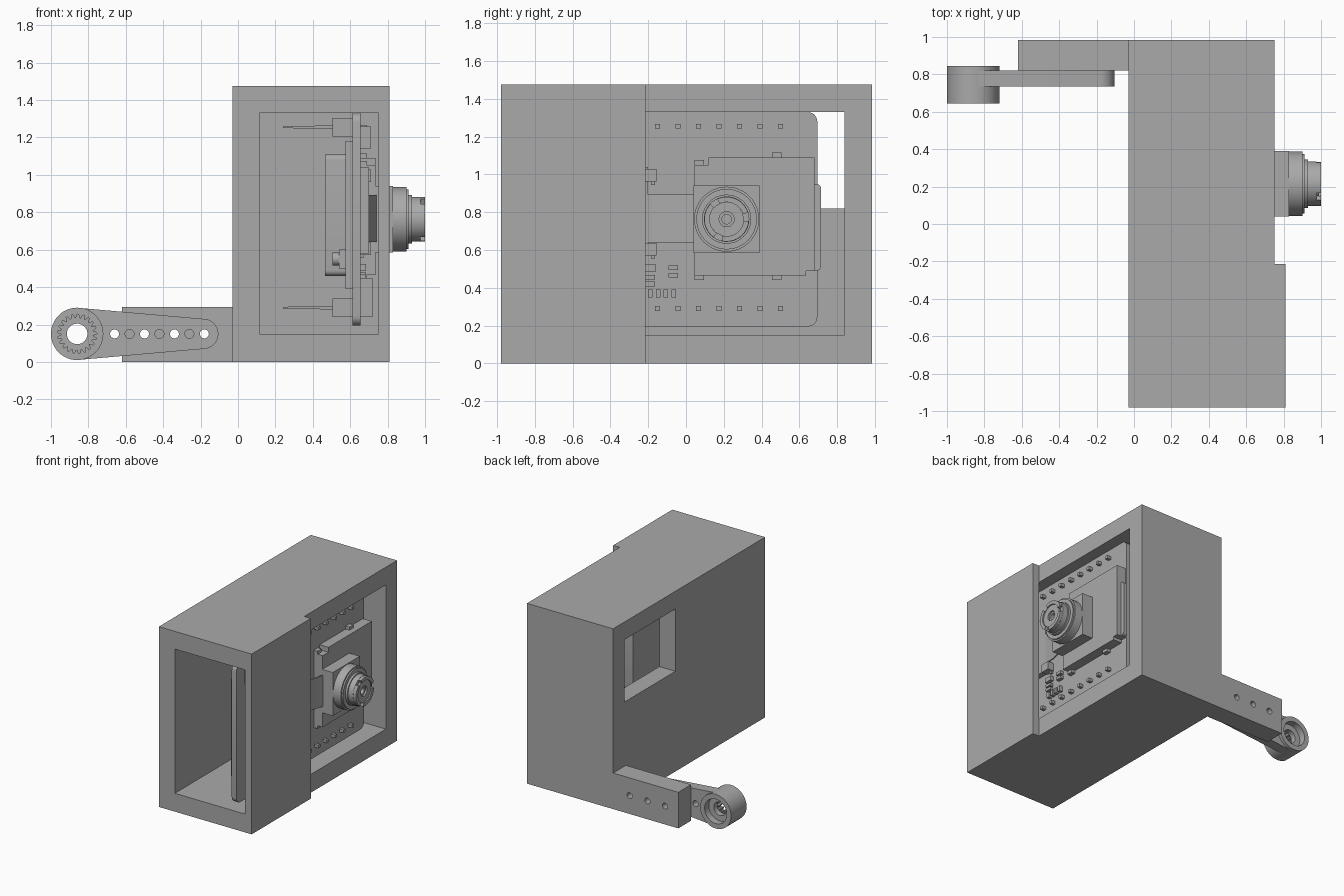
import bpy, bmesh, math
from mathutils import Vector

if "Cube" in bpy.data.objects:
    bpy.data.objects.remove(bpy.data.objects["Cube"])

grey = bpy.data.materials.new("plain grey")
grey.use_nodes = True
grey.diffuse_color = (0.4, 0.4, 0.4, 1)
grey.node_tree.nodes["Principled BSDF"].inputs["Base Color"].default_value = (0.4, 0.4, 0.4, 1)


def add(name, bm):
    bmesh.ops.recalc_face_normals(bm, faces=bm.faces)
    mesh = bpy.data.meshes.new(name)
    bm.to_mesh(mesh)
    bm.free()
    mesh.materials.append(grey)
    ob = bpy.data.objects.new(name, mesh)
    bpy.context.collection.objects.link(ob)
    return ob


def box(name, x, y, z):
    """Box from three (low, high) ranges."""
    bm = bmesh.new()
    bmesh.ops.create_cube(bm, size=1)
    for v in bm.verts:
        v.co = Vector([(r[0] + r[1]) / 2 + c * (r[1] - r[0]) for r, c in zip((x, y, z), v.co)])
    return add(name, bm)


def cut(ob, *cutters):
    for c in cutters:
        mod = ob.modifiers.new("cut", 'BOOLEAN')
        mod.operation = 'DIFFERENCE'
        mod.solver = 'EXACT'
        mod.object = c
        bpy.context.view_layer.objects.active = ob
        bpy.ops.object.modifier_apply(modifier=mod.name)
        bpy.data.objects.remove(c)


def smooth(ob):
    bpy.ops.object.select_all(action='DESELECT')
    ob.select_set(True)
    bpy.context.view_layer.objects.active = ob
    bpy.ops.object.shade_smooth_by_angle(angle=math.radians(30))


def arc(u, v, r, a=0.0, b=math.tau, n=48):
    full = abs(b - a - math.tau) < 1e-6
    steps = [a + (b - a) * i / (n if full else n - 1) for i in range(n)]
    return [(u + r * math.cos(t), v + r * math.sin(t)) for t in steps]


def plate(name, axis, low, high, *loops):
    """Outline with optional holes, extruded along an axis."""
    cu = bpy.data.curves.new(name, 'CURVE')
    cu.dimensions = '2D'
    cu.fill_mode = 'BOTH'
    cu.extrude = (high - low) / 2
    for loop in loops:
        s = cu.splines.new('POLY')
        s.points.add(len(loop) - 1)
        s.use_cyclic_u = True
        for p, (u, v) in zip(s.points, loop):
            p.co = (u, v, 0, 1)
    tmp = bpy.data.objects.new(name, cu)
    bpy.context.collection.objects.link(tmp)
    dg = bpy.context.evaluated_depsgraph_get()
    mesh = bpy.data.meshes.new_from_object(tmp.evaluated_get(dg))
    bm = bmesh.new()
    bm.from_mesh(mesh)
    bpy.data.objects.remove(tmp)
    bpy.data.meshes.remove(mesh)
    mid = (low + high) / 2
    for vert in bm.verts:
        u, v, w = vert.co
        w += mid
        vert.co = {'x': (w, u, v), 'y': (u, w, v), 'z': (u, v, w)}[axis]
    bmesh.ops.remove_doubles(bm, verts=bm.verts, dist=1e-4)
    ob = add(name, bm)
    smooth(ob)
    return ob


def rounded(u, v, r):
    pts = []
    for i, (cu, cv) in enumerate(((u[1] - r, v[1] - r), (u[0] + r, v[1] - r),
                                  (u[0] + r, v[0] + r), (u[1] - r, v[0] + r))):
        pts += arc(cu, cv, r, i * math.pi / 2, (i + 1) * math.pi / 2, 7)
    return pts


# Case: hollow, open at the front, stepped side window, small window opposite
case = box("case", (-0.03, 0.81), (-0.98, 0.985), (0, 1.475))
cut(case,
    box("step_cutter", (0.75, 1), (-0.215, 1.2), (-0.1, 1.6)),
    box("cavity_cutter", (0.115, 0.75), (-1.2, 0.84), (0.15, 1.33)),
    box("side_window_cutter", (0.7, 1), (-0.215, 0.84), (0.15, 1.33)),
    box("small_window_cutter", (-0.2, 0.2), (0.18, 0.84), (0.82, 1.33)))

# Bracket with screw holes
plate("bracket", 'y', 0.82, 0.985, [(-0.62, 0), (-0.03, 0), (-0.03, 0.295), (-0.62, 0.295)],
      *[arc(x, 0.15, 0.024, n=24) for x in (-0.5, -0.34, -0.18)])

# Servo horn: tapered arm and splined hub
hx, hz = -0.86, 0.15
tilt = math.acos(0.06 / 0.675)
plate("horn_arm", 'y', 0.735, 0.82,
      arc(hx, hz, 0.139, tilt, math.tau - tilt) + arc(-0.185, hz, 0.08, -tilt, tilt, 24),
      arc(hx, hz, 0.115),
      *[arc(-0.66 + 0.08 * i, hz, 0.024, n=24) for i in range(7)])
spline = []
for i in range(84):
    r = 0.105 if i % 4 < 2 else 0.085
    t = math.tau * i / 84
    spline.append((hx + r * math.cos(t), hz + r * math.sin(t)))
plate("hub_spline", 'y', 0.645, 0.745, arc(hx, hz, 0.14), spline)
plate("hub_web", 'y', 0.745, 0.79, arc(hx, hz, 0.14), arc(hx, hz, 0.055))
plate("hub_rim", 'y', 0.79, 0.845, arc(hx, hz, 0.14), arc(hx, hz, 0.1))

# Circuit board
plate("circuit_board", 'x', 0.612, 0.655, rounded((-0.955, 0.695), (0.195, 1.33), 0.05))

# Radio module behind the board
box("module_board", (0.575, 0.612), (-0.91, 0.07), (0.39, 1.18))
plate("module_shield", 'x', 0.465, 0.575, rounded((-0.71, 0.02), (0.46, 1.11), 0.03))
box("button_base", (0.54, 0.575), (-0.79, -0.72), (0.5, 0.6))
plate("button_cap", 'x', 0.505, 0.54, arc(-0.755, 0.55, 0.035, n=20))

# Pin headers
for side, z in (("lower", 0.29), ("upper", 1.255)):
    box(side + "_header", (0.505, 0.612), (-0.31, 0.55), (z - 0.05, z + 0.05))
    for i in range(8):
        y = -0.26 + 0.1085 * i
        h = 0.013
        pin = box(f"{side}_pin_{i + 1}", (0.24, 0.69), (y - h, y + h), (z - h, z + h))
        for v in pin.data.vertices:
            if v.co.x < 0.3:
                v.co.y = y + (v.co.y - y) * 0.35
                v.co.z = z + (v.co.z - z) * 0.35

# Card socket and card
plate("card_socket", 'x', 0.655, 0.735,
      [(0.045, 0.465), (0.635, 0.465), (0.635, 0.49), (0.68, 0.49), (0.68, 1.09),
       (0.12, 1.09), (0.12, 1.05), (0.045, 1.05)])
plate("memory_card", 'x', 0.67, 0.70, rounded((0.4, 0.715), (0.49, 0.95), 0.025))
for i, (y, z) in enumerate(((0.07, 0.455), (0.48, 0.455), (0.07, 1.06), (0.48, 1.1))):
    box(f"socket_tab_{i + 1}", (0.655, 0.69), (y - 0.025, y + 0.025), (z - 0.015, z + 0.015))

# Ribbon connector and ribbon
box("ribbon_connector", (0.655, 0.70), (-0.34, -0.2), (0.58, 1.04))
for i, z in enumerate((0.605, 0.995)):
    box(f"connector_lug_{i + 1}", (0.655, 0.71), (-0.23, -0.157), (z - 0.033, z + 0.033))
    box(f"connector_foot_{i + 1}", (0.655, 0.67), (-0.185, -0.165), (z - 0.05, z - 0.03))
plate("ribbon", 'z', 0.64, 0.893,
      [(0.685, -0.3), (0.695, -0.3), (0.705, -0.1), (0.747, 0.06), (0.737, 0.06), (0.695, -0.1)])

# Camera
cy, cz = 0.215, 0.763
box("camera_base", (0.735, 0.83), (0.04, 0.39), (0.585, 0.94))
plate("lens_holder", 'x', 0.83, 0.90, arc(cy, cz, 0.172))
plate("lens_holder_lip", 'x', 0.90, 0.912, arc(cy, cz, 0.16))
plate("lens_collar", 'x', 0.912, 0.93, arc(cy, cz, 0.13))
plate("lens_barrel", 'x', 0.93, 0.975, arc(cy, cz, 0.12), arc(cy, cz, 0.025, n=24))
plate("lens_face", 'x', 0.975, 0.99, arc(cy, cz, 0.09), arc(cy, cz, 0.04, n=24))
for i in range(3):
    a = math.tau * i / 3 + 0.3
    plate(f"lens_rim_{i + 1}", 'x', 0.975, 1.0,
          arc(cy, cz, 0.118, a, a + 1.7, 20) + arc(cy, cz, 0.09, a, a + 1.7, 20)[::-1])

# Small chips on the board
chips = [(-0.19 + 0.042 * i, 0.37, 0.012, 0.022) for i in range(4)]
chips += [(-0.067, z, 0.025, 0.012) for z in (0.465, 0.505)]
chips += [(-0.19, z, 0.025, 0.012) for z in (0.42, 0.455)]
chips += [(-0.19, 0.505, 0.032, 0.018)]
for i, (y, z, dy, dz) in enumerate(chips):
    box(f"chip_{i + 1}", (0.655, 0.685), (y - dy, y + dy), (z - dz, z + dz))
box("regulator", (0.655, 0.72), (-0.5, -0.35), (0.24, 0.45))
box("lamp", (0.655, 0.71), (-0.85, -0.73), (1.14, 1.26))
